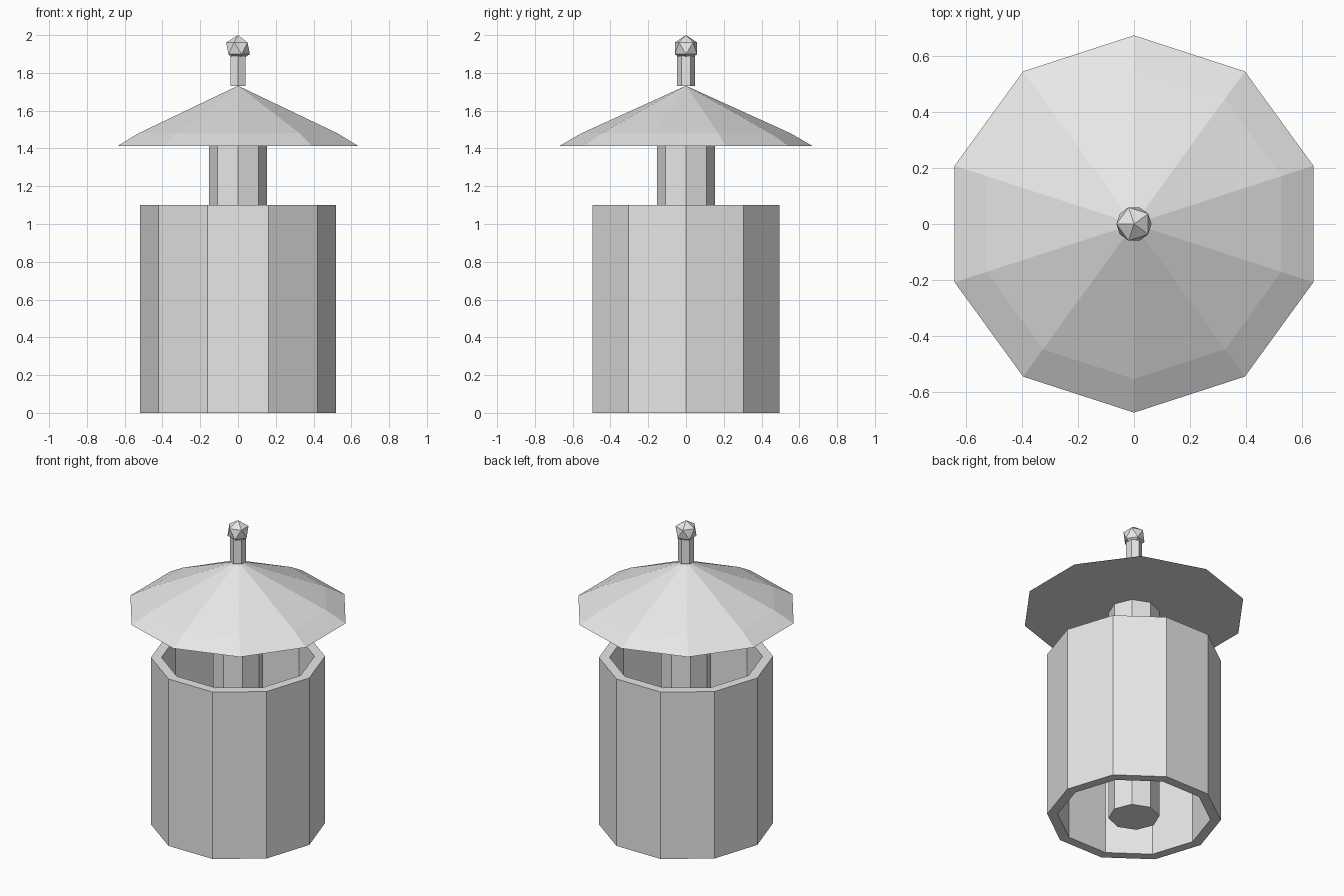
import bpy, bmesh
from math import pi, cos, sin

cube = bpy.data.objects.get("Cube")
if cube:
    bpy.data.objects.remove(cube, do_unlink=True)

stone = bpy.data.materials.new("light grey")
stone.use_nodes = True
grey = (0.8, 0.8, 0.8, 1)
stone.diffuse_color = grey
stone.node_tree.nodes["Principled BSDF"].inputs["Base Color"].default_value = grey


def finish(name, bm):
    bmesh.ops.recalc_face_normals(bm, faces=bm.faces)
    mesh = bpy.data.meshes.new(name)
    bm.to_mesh(mesh)
    bm.free()
    mesh.materials.append(stone)
    obj = bpy.data.objects.new(name, mesh)
    bpy.context.collection.objects.link(obj)
    return obj


def turned(name, profile, sides, phase=0.0, hollow=False):
    """Faceted solid turned round z from (radius, height) points; radius 0 is a tip."""
    bm = bmesh.new()
    rings = []
    for r, z in profile:
        if r == 0:
            rings.append([bm.verts.new((0, 0, z))] * sides)
        else:
            angles = [phase + 2 * pi * i / sides for i in range(sides)]
            rings.append([bm.verts.new((r * cos(a), r * sin(a), z)) for a in angles])
    pairs = list(zip(rings, rings[1:]))
    if hollow:
        pairs.append((rings[-1], rings[0]))
    for low, high in pairs:
        for i in range(sides):
            j = (i + 1) % sides
            corners = [low[i], low[j], high[j], high[i]]
            bm.faces.new(list(dict.fromkeys(corners)))
    if not hollow:
        for ring, (r, z) in ((rings[0], profile[0]), (rings[-1], profile[-1])):
            if r > 0:
                bm.faces.new(ring)
    return finish(name, bm)


# Open ten-sided outer wall
turned("outer_wall", [(0.52, 0), (0.52, 1.1), (0.457, 1.1), (0.457, 0)], 10, hollow=True)

# Eight-sided column standing inside and carrying the roof
turned("centre_column", [(0.153, 0), (0.153, 1.412)], 8)

# Two-pitch roof with a flat underside
turned("roof", [(0.672, 1.412), (0.552, 1.481), (0, 1.732)], 10, pi / 2)

# Finial: six-sided stem and faceted ball
turned("finial_stem", [(0.047, 1.73), (0.047, 1.89)], 6, pi / 2)
ball = bmesh.new()
bmesh.ops.create_icosphere(ball, subdivisions=1, radius=0.07)
finial = finish("finial_ball", ball)
finial.location.z = 1.93
finial.rotation_euler.z = pi
